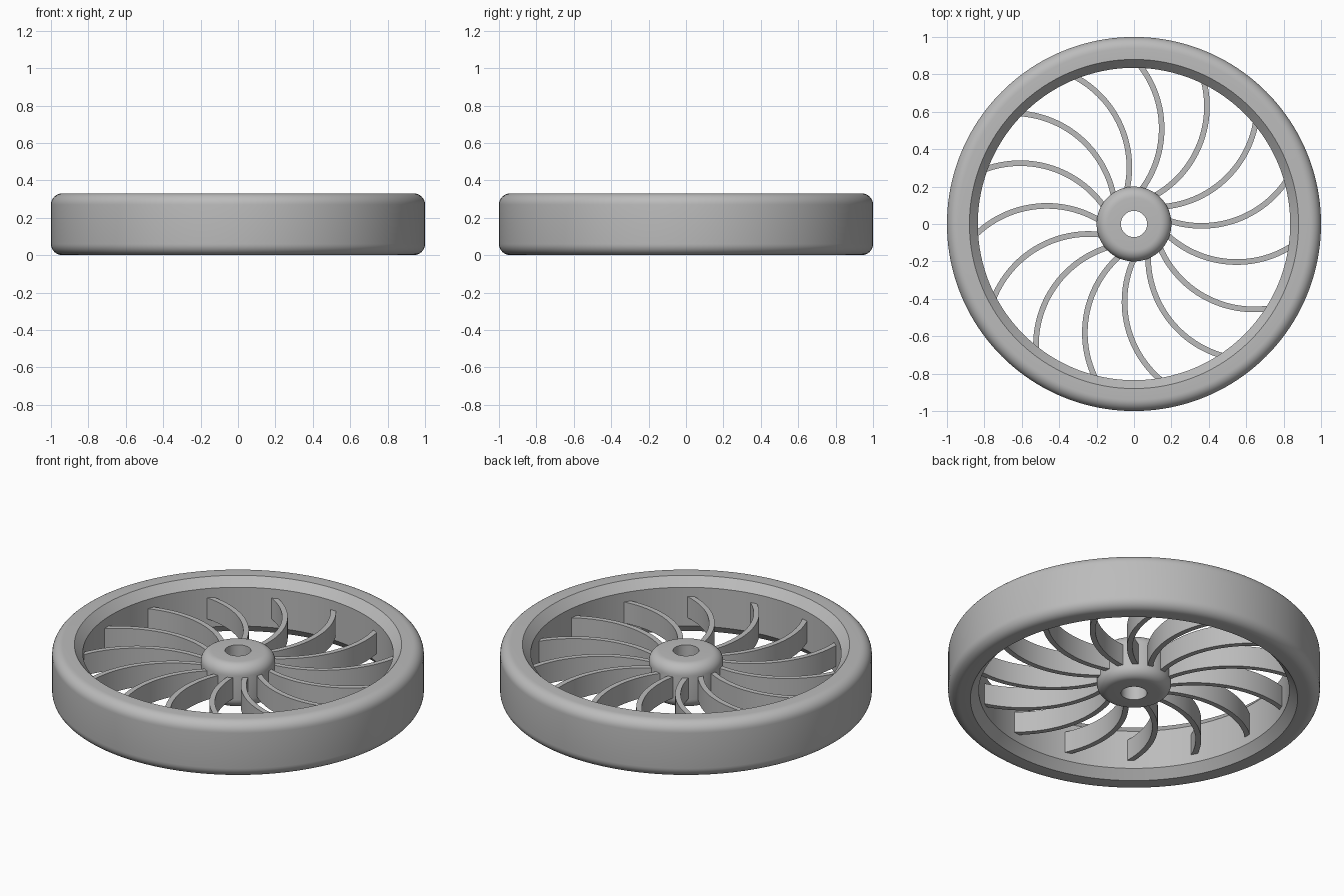
import bpy, bmesh, math
from mathutils import Vector

cube = bpy.data.objects.get("Cube")
if cube:
    bpy.data.objects.remove(cube, do_unlink=True)

# Single plain grey
grey = bpy.data.materials.new("plain_grey")
grey.use_nodes = True
colour = (0.5, 0.5, 0.5, 1)
grey.diffuse_color = colour
grey.node_tree.nodes["Principled BSDF"].inputs["Base Color"].default_value = colour


def finish(name, bm):
    bmesh.ops.recalc_face_normals(bm, faces=bm.faces)
    mesh = bpy.data.meshes.new(name)
    bm.to_mesh(mesh)
    bm.free()
    mesh.materials.append(grey)
    obj = bpy.data.objects.new(name, mesh)
    bpy.context.collection.objects.link(obj)
    bpy.ops.object.select_all(action='DESELECT')
    obj.select_set(True)
    bpy.context.view_layer.objects.active = obj
    bpy.ops.object.shade_smooth_by_angle(angle=math.radians(25))
    return obj


def loft(bm, rings, closed):
    """Bridge rings of vertices; cap the ends when the path is open."""
    rows = [[bm.verts.new(p) for p in ring] for ring in rings]
    n = len(rows[0])
    pairs = list(zip(rows, rows[1:]))
    if closed:
        pairs.append((rows[-1], rows[0]))
    for a, b in pairs:
        for i in range(n):
            j = (i + 1) % n
            bm.faces.new((a[i], a[j], b[j], b[i]))
    if not closed:
        bm.faces.new(rows[0])
        bm.faces.new(rows[-1])


def revolve(name, profile, sides):
    """Spin a closed (radius, height) profile around the axle."""
    bm = bmesh.new()
    turns = [2 * math.pi * k / sides for k in range(sides)]
    loft(bm, [[(r * math.cos(t), r * math.sin(t), z) for r, z in profile]
              for t in turns], True)
    return finish(name, bm)


def rounded_outside(radius, low, high, fillet, steps=8):
    """Outer wall, bottom to top, with both corners rounded."""
    points = []
    for z, start in ((low + fillet, -90), (high - fillet, 0)):
        for k in range(steps + 1):
            a = math.radians(start + 90 * k / steps)
            points.append((radius - fillet + fillet * math.cos(a),
                           z + fillet * math.sin(a)))
    return points


HEIGHT = 0.33

# Rim with rounded outer corners and chamfered inner edges
rim = rounded_outside(1, 0, HEIGHT, 0.06)
rim += [(0.88, HEIGHT), (0.835, HEIGHT - 0.05), (0.835, 0.05), (0.88, 0)]
revolve("rim", rim, 160)

# Hub with a through bore
hub = rounded_outside(0.2, 0.035, 0.295, 0.06)
hub += [(0.07, 0.295), (0.07, 0.035)]
revolve("hub", hub, 96)

# One curved vane, swept along an arc from hub to rim
centre = Vector((-0.4, 0.51, 0))
radius, half, low, high = 0.548, 0.015, 0.1, 0.225
start, end, steps = math.radians(-39), math.radians(38), 28
sections = []
for k in range(steps + 1):
    a = start + (end - start) * k / steps
    out = Vector((math.cos(a), math.sin(a), 0))
    sections.append([centre + out * (radius + d) + Vector((0, 0, z))
                     for d, z in ((-half, low), (half, low),
                                  (half, high), (-half, high))])
bm = bmesh.new()
loft(bm, sections, False)
vane = finish("vane", bm)

# Repeat the vane around the axle
COUNT = 15
for k in range(1, COUNT):
    copy = vane.copy()
    copy.name = f"vane_{k + 1}"
    copy.rotation_euler.z = 2 * math.pi * k / COUNT
    bpy.context.collection.objects.link(copy)
